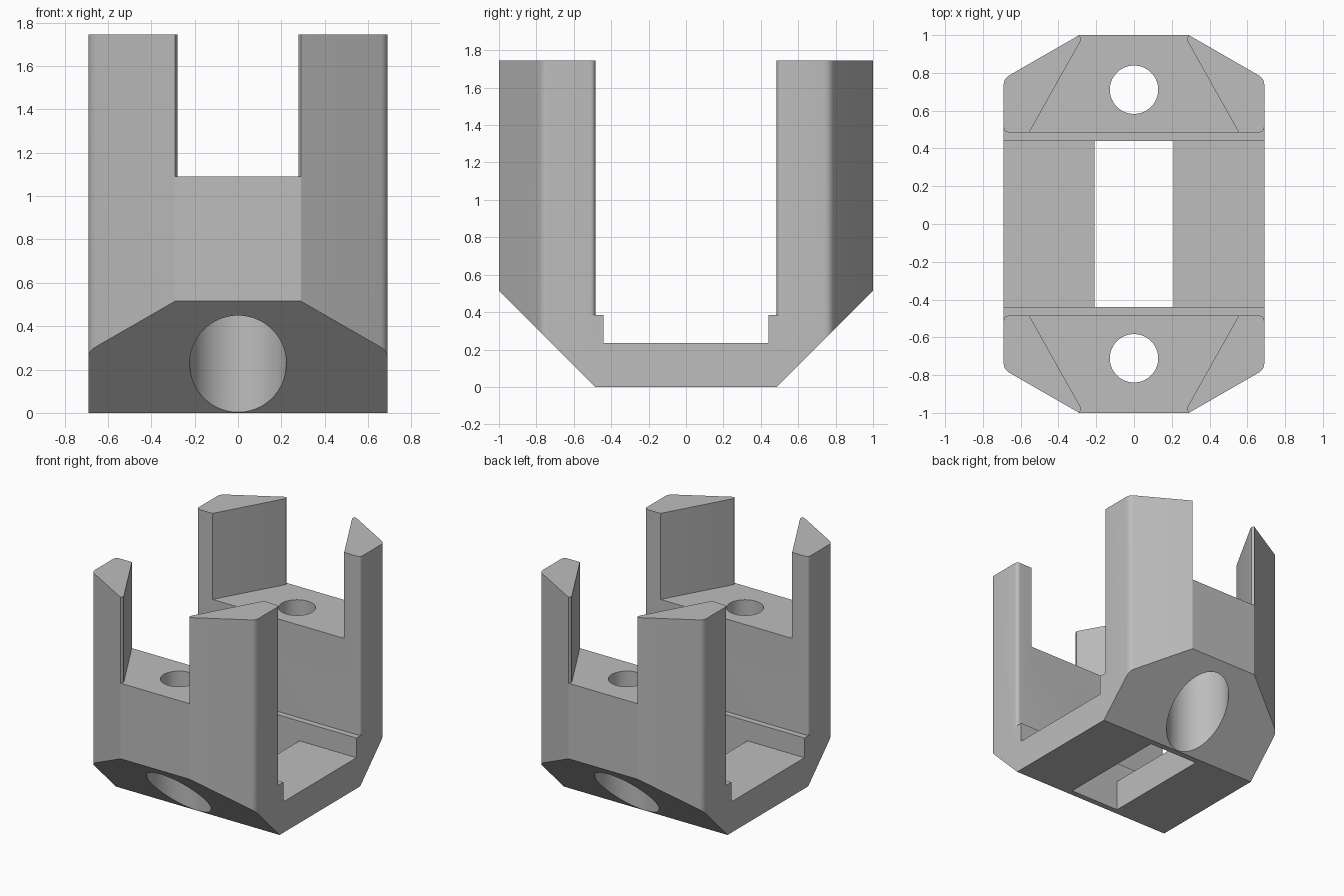
import bpy, bmesh
from mathutils import Vector

cube = bpy.data.objects.get("Cube")
if cube:
    bpy.data.objects.remove(cube, do_unlink=True)

HALF_W, TOP, INNER = 0.69, 1.745, 0.485

# Single grey material
grey = bpy.data.materials.new("plain_grey")
grey.use_nodes = True
colour = (0.51, 0.51, 0.51, 1)
grey.diffuse_color = colour
grey.node_tree.nodes["Principled BSDF"].inputs["Base Color"].default_value = colour


def prism(name, outline, low, high, axis="Z"):
    """Extrude an outline: (x, y) along Z, or (y, z) along X."""
    def place(a, b, t):
        return (a, b, t) if axis == "Z" else (t, a, b)
    bm = bmesh.new()
    base = bm.faces.new([bm.verts.new(place(a, b, low)) for a, b in outline])
    moved = bmesh.ops.extrude_face_region(bm, geom=[base])["geom"]
    bmesh.ops.translate(bm, vec=place(0, 0, high - low),
                        verts=[v for v in moved if isinstance(v, bmesh.types.BMVert)])
    bmesh.ops.recalc_face_normals(bm, faces=bm.faces)
    mesh = bpy.data.meshes.new(name)
    bm.to_mesh(mesh)
    bm.free()
    obj = bpy.data.objects.new(name, mesh)
    bpy.context.collection.objects.link(obj)
    mesh.materials.append(grey)
    return obj


def box(name, w, d, low, high):
    return prism(name, [(-w, -d), (w, -d), (w, d), (-w, d)], low, high)


def cylinder(name, radius, y, low, high):
    bpy.ops.mesh.primitive_cylinder_add(vertices=64, radius=radius, depth=high - low,
                                        location=(0, y, (low + high) / 2))
    obj = bpy.context.object
    obj.name = name
    obj.data.materials.append(grey)
    return obj


def rounded(before, corner, after, size, steps=6):
    """Points of a small fillet replacing a corner."""
    c = Vector(corner)
    a = c + (Vector(before) - c).normalized() * size
    b = c + (Vector(after) - c).normalized() * size
    return [tuple(a.lerp(c, t).lerp(c.lerp(b, t), t))
            for t in (i / steps for i in range(steps + 1))]


def four_way(quarter):
    """Mirror a quarter outline, ordered from the x side to the y side."""
    half = quarter + [(-x, y) for x, y in reversed(quarter)]
    return half + [(-x, -y) for x, y in half]


# Outer body with chamfered, softened corners
side, shoulder, tip = (HALF_W, 0), (HALF_W, 0.77), (0.29, 1)
body = prism("bracket_body", four_way(rounded(side, shoulder, tip, 0.035) + [tip]), 0, TOP)


def cut(cutter):
    cutter.hide_render = True
    mod = body.modifiers.new("cut", "BOOLEAN")
    mod.operation, mod.solver, mod.object = "DIFFERENCE", "EXACT", cutter
    bpy.context.view_layer.objects.active = body
    bpy.ops.object.modifier_apply(modifier=mod.name)
    bpy.data.objects.remove(cutter, do_unlink=True)


# Central channel, flared at the sides to soften the post corners
lip = rounded((0, INNER), (HALF_W, INNER), (HALF_W, 1), 0.03)[::-1]
cut(prism("channel_cutter", four_way([(0.8, lip[0][1])] + lip), 0.385, 2))

# Stepped floor recess and the window through it
cut(prism("recess_cutter", [(-0.44, 0.235), (0.44, 0.235), (0.44, 0.5), (-0.44, 0.5)],
          -0.8, 0.8, "X"))
cut(box("window_cutter", 0.21, 0.44, -0.1, 0.3))

for s in (-1, 1):
    # Sloped underside
    cut(prism("slope_cutter", [(s * y, z) for y, z in
              ((INNER - 0.1, -0.1), (1.1, 0.615), (1.1, -0.1))], -0.8, 0.8, "X"))
    # Tapered notch between the posts
    edge = [(0.563, 0.47), (0.285, 0.965), (0.28, 0.98), (0.287, 0.995), (0.3, 1.01)]
    edge = edge + [(-x, y) for x, y in reversed(edge)]
    cut(prism("notch_cutter", [(x, s * y) for x, y in edge], 1.09, 2))
    # Wide bore from below and screw hole from above
    cut(cylinder("bore_cutter", 0.223, s * 0.711, -0.1, 0.82))
    cut(cylinder("screw_hole_cutter", 0.128, s * 0.711, 0.7, 1.3))

bpy.ops.object.select_all(action="DESELECT")
body.select_set(True)
bpy.context.view_layer.objects.active = body
bpy.ops.object.shade_smooth_by_angle(angle=0.42)
